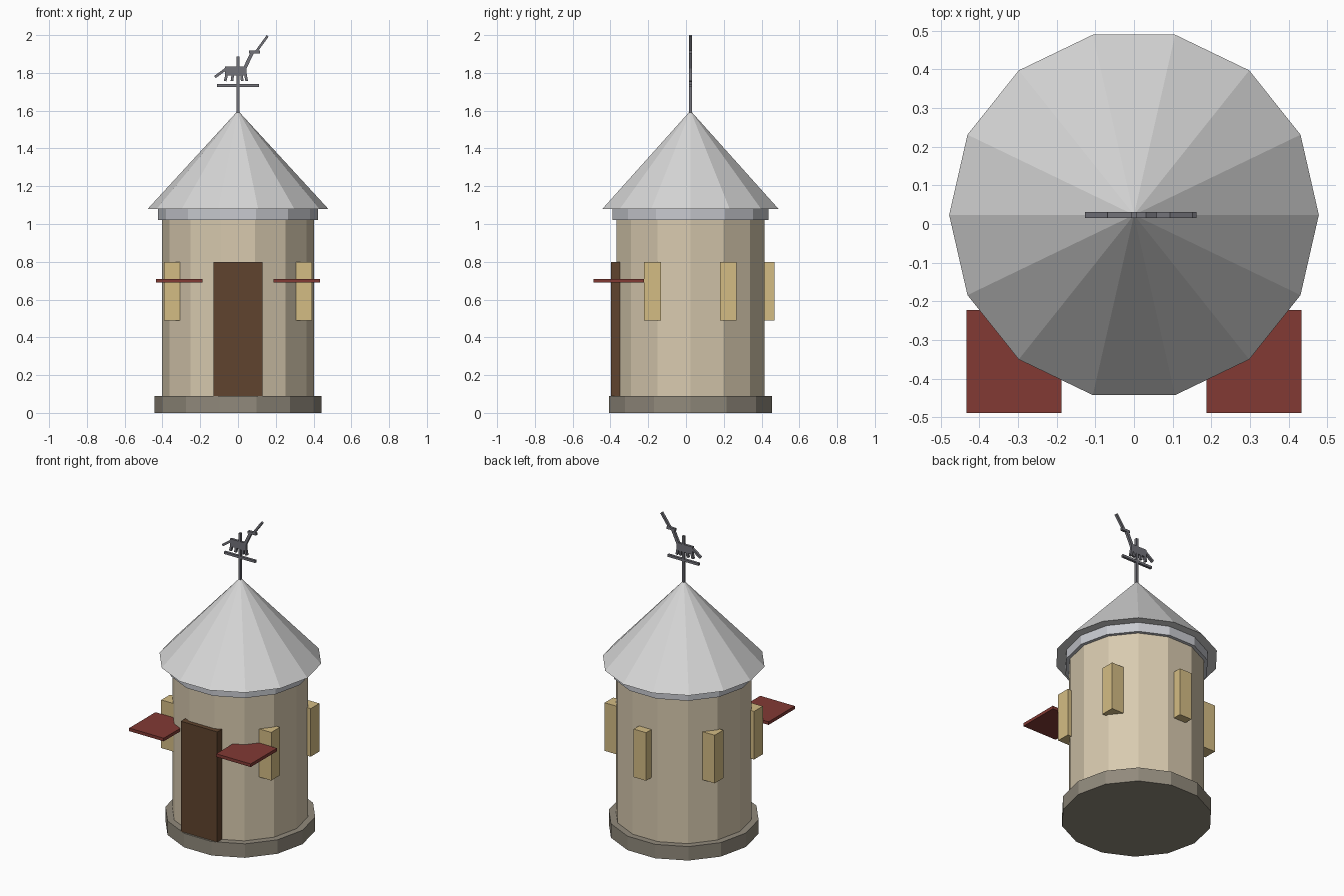
import bpy, math
from mathutils import Matrix

if "Cube" in bpy.data.objects:
    bpy.data.objects.remove(bpy.data.objects["Cube"])

CY = 0.0235          # y of the tower axis
SIDES = 14

def srgb(c):
    c /= 255
    return c / 12.92 if c <= 0.04045 else ((c + 0.055) / 1.055) ** 2.4

def mat(name, r, g, b):
    m = bpy.data.materials.new(name)
    m.diffuse_color = (srgb(r), srgb(g), srgb(b), 1)
    m.use_nodes = True
    m.node_tree.nodes["Principled BSDF"].inputs["Base Color"].default_value = m.diffuse_color
    return m

PLASTER = mat("plaster", 216, 202, 175)
STONE = mat("stone", 145, 138, 124)
ROOF = mat("pale_roof", 214, 214, 214)
TRIM = mat("cornice_grey", 200, 202, 208)
DOOR = mat("dark_wood", 96, 68, 46)
RED = mat("red_awning", 130, 58, 52)
TAN = mat("tan_shutter", 212, 188, 132)
IRON = mat("iron", 115, 115, 122)

def finish(name, m):
    o = bpy.context.object
    o.name = name
    o.data.materials.append(m)
    return o

def drum(name, r1, r2, z0, z1, m):
    """14-sided drum or cone with a corner on +x."""
    bpy.ops.mesh.primitive_cone_add(vertices=SIDES, radius1=r1, radius2=r2,
                                    depth=z1 - z0, location=(0, CY, (z0 + z1) / 2))
    o = finish(name, m)
    o.data.transform(Matrix.Rotation(math.pi / 2, 4, 'Z'))
    return o

def box(name, x0, x1, y0, y1, z0, z1, m):
    bpy.ops.mesh.primitive_cube_add(size=1, location=((x0 + x1) / 2, (y0 + y1) / 2, (z0 + z1) / 2))
    o = finish(name, m)
    o.data.transform(Matrix.Diagonal((x1 - x0, y1 - y0, z1 - z0, 1)))
    return o

def bar(name, a, b, w):
    """Flat bar in the xz plane of the weather vane, from a to b."""
    dx, dz = b[0] - a[0], b[1] - a[1]
    bpy.ops.mesh.primitive_cube_add(size=1, location=((a[0] + b[0]) / 2, CY, (a[1] + b[1]) / 2))
    o = finish(name, IRON)
    o.data.transform(Matrix.Rotation(-math.atan2(dz, dx), 4, 'Y')
                     @ Matrix.Diagonal((math.hypot(dx, dz), 0.016, w, 1)))
    return o

# Tower
drum("stone_base", 0.443, 0.443, 0, 0.09, STONE)
drum("tower_wall", 0.402, 0.402, 0.09, 1.02, PLASTER)
drum("cornice", 0.423, 0.423, 1.02, 1.08, TRIM)
drum("roof", 0.478, 0, 1.08, 1.60, ROOF)

# Door
box("door", -0.13, 0.13, -0.397, -0.345, 0.09, 0.80, DOOR)

# Square window blocks every 60 degrees except at the door
for i in range(5):
    a = math.radians(-30 + 60 * i)
    x, y = 0.402 * math.cos(a), CY + 0.402 * math.sin(a)
    box("window_block", x - 0.044, x + 0.044, y - 0.044, y + 0.044, 0.49, 0.80, TAN)

# Awnings beside the door
for x0, x1 in ((-0.433, -0.187), (0.187, 0.433)):
    box("awning", x0, x1, -0.489, -0.222, 0.69, 0.71, RED)

# Weather vane: pole, crossbar and animal
bar("vane_pole", (0, 1.56), (0, 1.887), 0.016)
bar("vane_crossbar", (-0.11, 1.733), (0.11, 1.733), 0.015)
bar("animal_body", (-0.068, 1.810), (0.045, 1.810), 0.05)
for top, foot in ((-0.058, -0.068), (-0.026, -0.032), (0.018, 0.022), (0.038, 0.046)):
    bar("animal_leg", (top, 1.80), (foot, 1.757), 0.014)
bar("animal_tail", (-0.062, 1.822), (-0.122, 1.778), 0.014)
bar("animal_neck", (0.036, 1.825), (0.078, 1.913), 0.018)
bar("animal_head", (0.058, 1.911), (0.116, 1.911), 0.015)
bar("animal_horn", (0.098, 1.915), (0.157, 1.996), 0.013)
